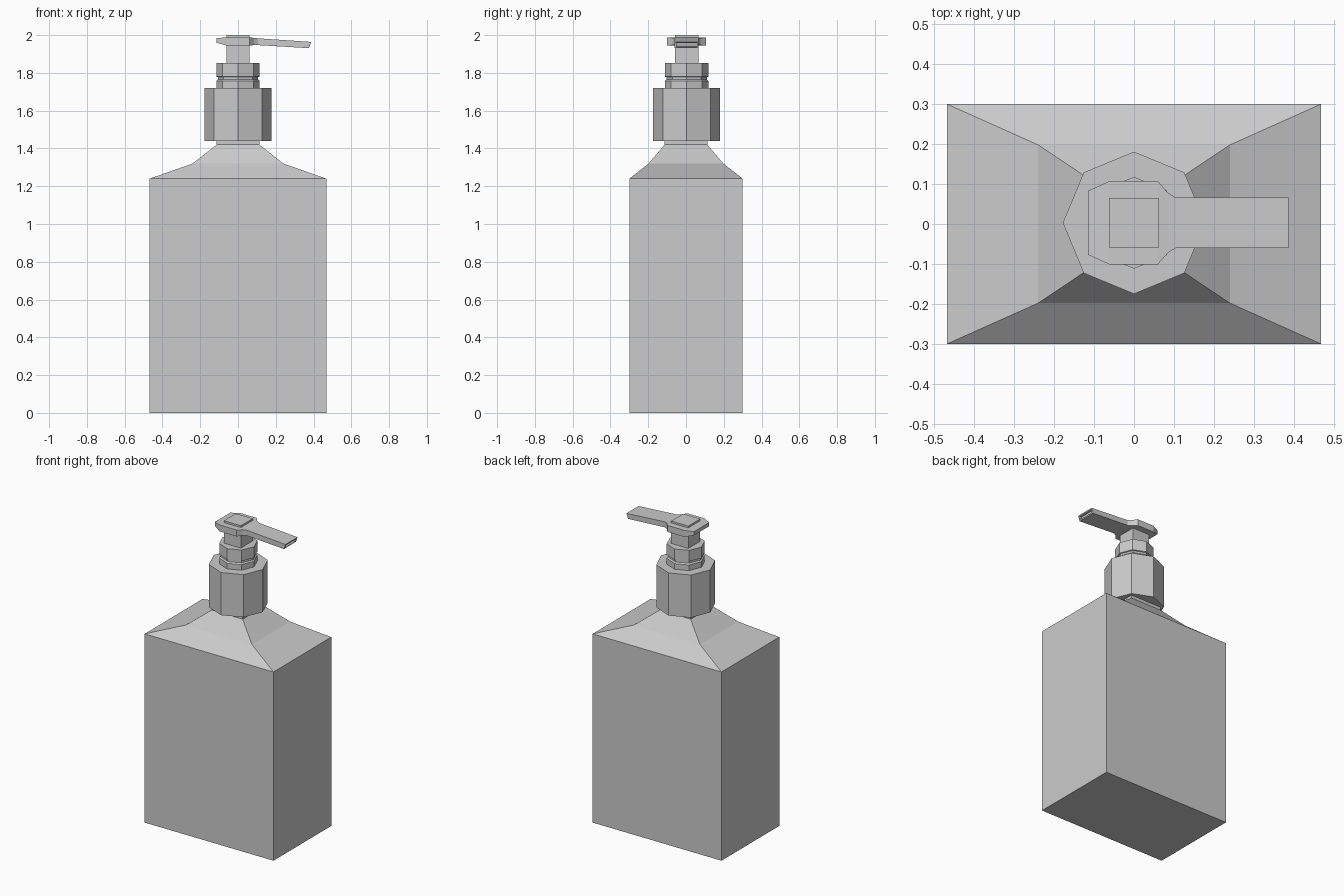
import bpy, bmesh
from math import cos, sin, pi

if "Cube" in bpy.data.objects:
    bpy.data.objects.remove(bpy.data.objects["Cube"])

CY = 0.003  # pump sits a hair off centre


def loft(name, rings):
    """Skin a list of equal-length rings and cap both ends."""
    bm = bmesh.new()
    vs = [[bm.verts.new(p) for p in r] for r in rings]
    for a, b in zip(vs, vs[1:]):
        n = len(a)
        for i in range(n):
            j = (i + 1) % n
            bm.faces.new((a[i], a[j], b[j], b[i]))
    bm.faces.new(vs[0][::-1])
    bm.faces.new(vs[-1])
    bmesh.ops.recalc_face_normals(bm, faces=bm.faces)
    me = bpy.data.meshes.new(name)
    bm.to_mesh(me)
    bm.free()
    ob = bpy.data.objects.new(name, me)
    bpy.context.collection.objects.link(ob)
    return ob


def rect(hx, hy, z, cy=0.0):
    return [(-hx, cy - hy, z), (hx, cy - hy, z), (hx, cy + hy, z), (-hx, cy + hy, z)]


def octagon(r, z):
    return [(r * cos(i * pi / 4), CY + r * sin(i * pi / 4), z) for i in range(8)]


def section(xb, xt, hw, zb, zt):
    return [(xb, CY - hw, zb), (xb, CY + hw, zb), (xt, CY + hw, zt), (xt, CY - hw, zt)]


# Rectangular bottle with sloping shoulders and a square neck
loft("bottle", [rect(0.468, 0.30, 0), rect(0.468, 0.30, 1.24), rect(0.24, 0.198, 1.32),
                rect(0.113, 0.113, 1.42), rect(0.113, 0.113, 1.46)])

# Octagonal screw cap
loft("screw_cap", [octagon(0.178, 1.44), octagon(0.178, 1.72)])

# Grooved octagonal collar
loft("collar", [octagon(r, z) for r, z in [
    (0.115, 1.72), (0.115, 1.757), (0.107, 1.765), (0.107, 1.777),
    (0.115, 1.78), (0.115, 1.853)]])

# Square plunger stem, passing through the head
loft("plunger_stem", [rect(0.062, 0.062, z, CY) for z in (1.85, 2.0)])

# Pump head running into the nozzle, with a recessed outlet
loft("pump_head", [section(*s) for s in [
    (-0.115, -0.115, 0.080, 1.960, 1.984),
    (-0.062, -0.062, 0.104, 1.945, 1.988),
    (0.060, 0.060, 0.104, 1.945, 1.988),
    (0.085, 0.085, 0.075, 1.947, 1.985),
    (0.105, 0.105, 0.063, 1.947, 1.983),
    (0.375, 0.387, 0.063, 1.931, 1.964),
    (0.378, 0.384, 0.054, 1.938, 1.957),
    (0.364, 0.370, 0.054, 1.939, 1.958)]])
